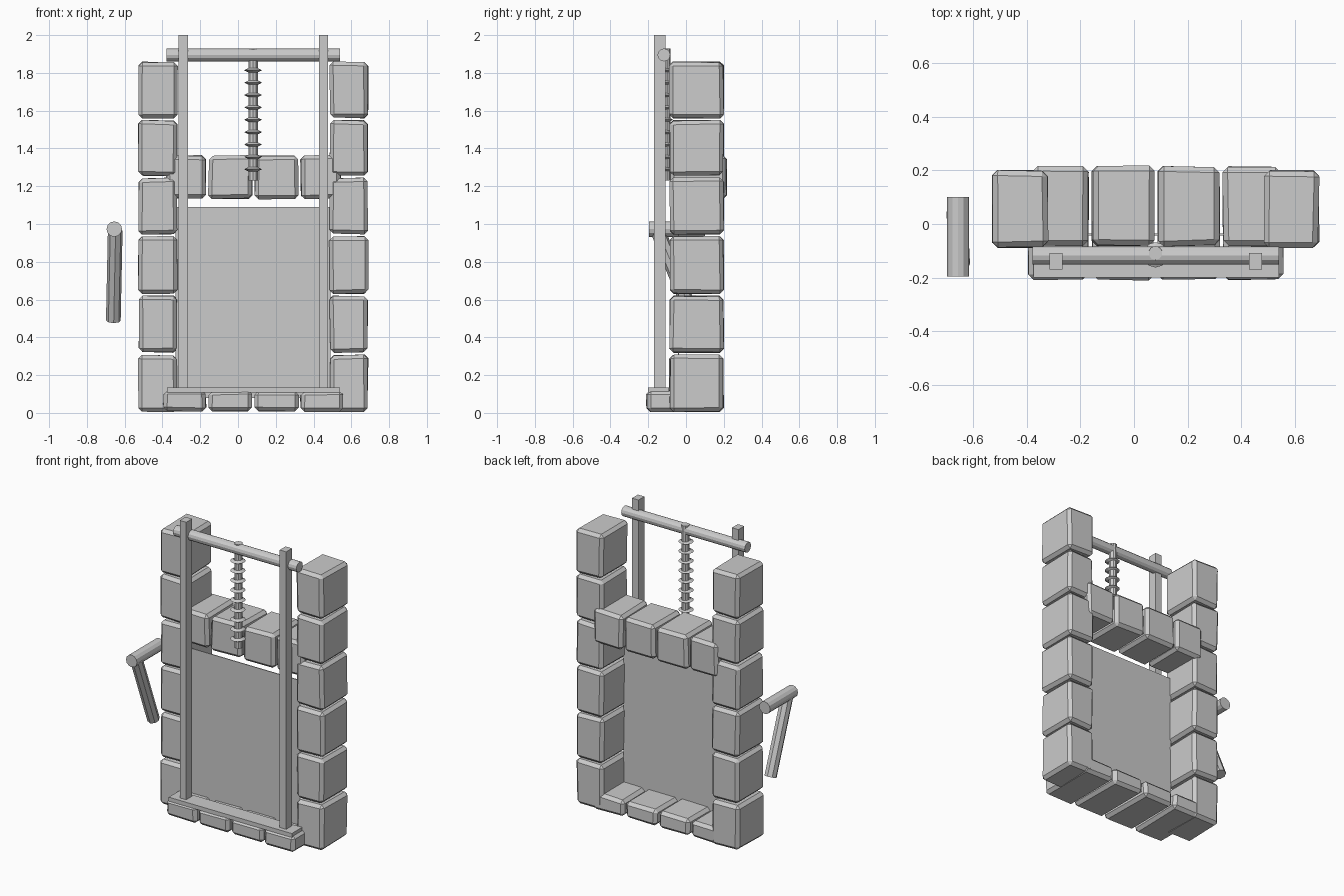
import bpy, bmesh, math, random
from mathutils import Vector

if "Cube" in bpy.data.objects:
    bpy.data.objects.remove(bpy.data.objects["Cube"])

random.seed(4)
stone = bpy.data.materials.new("plain_grey")
stone.diffuse_color = (0.6, 0.6, 0.6, 1)
stone.use_nodes = True
stone.node_tree.nodes["Principled BSDF"].inputs["Base Color"].default_value = stone.diffuse_color


def finish(name, bm):
    me = bpy.data.meshes.new(name)
    bmesh.ops.recalc_face_normals(bm, faces=bm.faces)
    bm.to_mesh(me)
    bm.free()
    me.materials.append(stone)
    ob = bpy.data.objects.new(name, me)
    bpy.context.collection.objects.link(ob)
    return ob


def box(name, x, y, z, bevel=0, jitter=0):
    """Box from (min, max) ranges, with optional inward corner jitter and chamfer."""
    bm = bmesh.new()
    bmesh.ops.create_cube(bm, size=1)
    for v in bm.verts:
        v.co = Vector([(r[0] + r[1]) / 2 + c * (r[1] - r[0] - 2 * random.uniform(0, jitter))
                       for c, r in zip(v.co, (x, y, z))])
    if bevel:
        bmesh.ops.bevel(bm, geom=bm.edges[:], offset=bevel, segments=1,
                        affect='EDGES', clamp_overlap=True)
    return finish(name, bm)


def rod(name, a, b, r, sides):
    """Flat-sided cylinder between two points."""
    a, b = Vector(a), Vector(b)
    bm = bmesh.new()
    bmesh.ops.create_cone(bm, cap_ends=True, segments=sides, radius1=r, radius2=r,
                          depth=(b - a).length)
    bm.transform((b - a).to_track_quat('Z', 'Y').to_matrix().to_4x4())
    bmesh.ops.translate(bm, verts=bm.verts, vec=(a + b) / 2)
    return finish(name, bm)


# Side pillars: six rough blocks each
levels = [0, 0.313, 0.625, 0.94, 1.25, 1.555, 1.865]
for side, x in (("left", (-0.53, -0.318)), ("right", (0.482, 0.692))):
    for i in range(6):
        box(f"{side}_pillar_block_{i + 1}", x, (-0.09, 0.203),
            (levels[i] + 0.003, levels[i + 1] - 0.003), 0.02, 0.008)

# Lintel and threshold rows: four rough blocks each
spans = [(-0.385, -0.165), (-0.16, 0.078), (0.085, 0.325), (0.328, 0.548)]
for i, (x0, x1) in enumerate(spans):
    box(f"lintel_block_{i + 1}", (x0, x1), (-0.085, 0.218), (1.13, 1.367), 0.02, 0.008)
    wide = (x0 - 0.014 * (i == 0), x1 + 0.014 * (i == 3))
    box(f"threshold_block_{i + 1}", wide, (-0.212, 0.2), (0.003, 0.122), 0.02, 0.008)

# Door slab and sill plate
box("door_panel", (-0.33, 0.49), (-0.042, -0.036), (0.08, 1.09))
box("sill_plate", (-0.375, 0.54), (-0.2, -0.09), (0.108, 0.135))

# Guide posts
for side, x in (("left", -0.29), ("right", 0.453)):
    box(f"{side}_guide_post", (x - 0.024, x + 0.024), (-0.17, -0.108), (0.125, 2.0))

# Cross beam and lifting screw
rod("cross_beam", (-0.378, -0.117, 1.895), (0.54, -0.117, 1.895), 0.034, 12)
rod("screw_shaft", (0.08, -0.108, 1.23), (0.08, -0.108, 1.93), 0.026, 10)
bm = bmesh.new()
for i in range(9):
    for up in (1, -1):
        lo = bmesh.ops.create_cone(bm, cap_ends=False, segments=12, radius1=0.047,
                                   radius2=0.026, depth=0.011)["verts"]
        for v in lo:
            v.co = (v.co.x + 0.08, v.co.y - 0.115,
                    up * (v.co.z + 0.0055) + 1.29 + i * 0.0655)
bmesh.ops.remove_doubles(bm, verts=bm.verts, dist=0.0005)
finish("screw_threads", bm)

# Crank lever beside the wall
rod("lever_axle", (-0.655, -0.196, 0.973), (-0.655, 0.1, 0.973), 0.041, 12)
rod("lever_handle", (-0.65, -0.15, 0.965), (-0.66, 0.045, 0.49), 0.039, 8)
